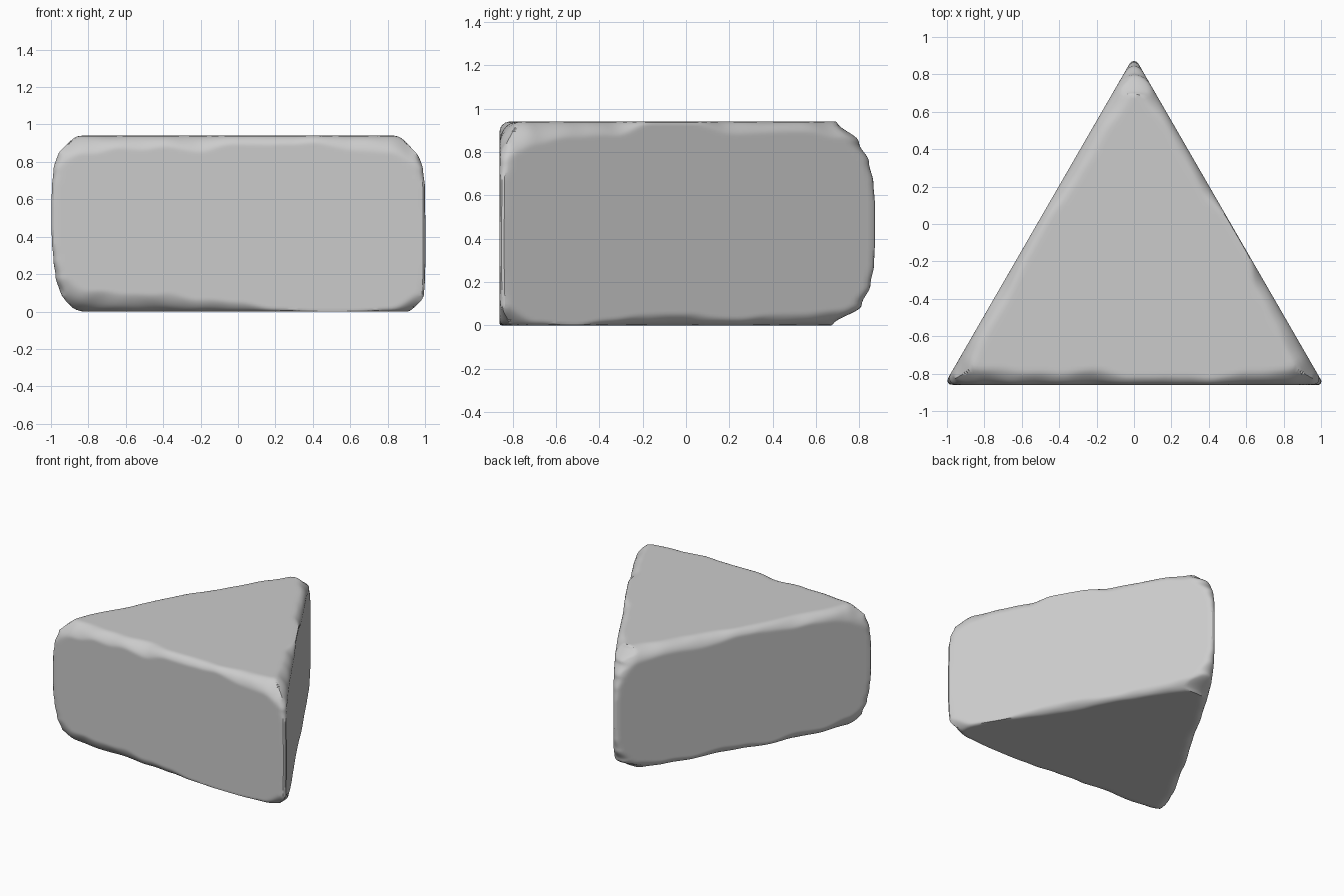
import bpy, bmesh
from mathutils import Vector, noise

if "Cube" in bpy.data.objects:
    bpy.data.objects.remove(bpy.data.objects["Cube"])

H, HALF, BASE = 0.94, 1.015, -0.86
corners = [Vector((-HALF, BASE, 0)), Vector((HALF, BASE, 0)), Vector((0, BASE + HALF * 3 ** 0.5, 0))]
centre = Vector((0, -0.28, 0.47))

# Wear width along each edge (front, right, left sides), sampled evenly
top_wear = [
    [.2, .1, .08, .07, .09, .05, .055, .045, .08, .1, .2],
    [.2, .1, .07, .07, .01, .01, .06, .06, .05, .08, .25],
    [.25, .1, .08, .08, .07, .05, .06, .07, .07, .1, .2]]
bottom_wear = [
    [.2, .13, .09, .1, .07, .05, .02, .005, .005, .02, .12],
    [.12, .02, .005, .04, .06, .06, .04, .05, .06, .08, .2],
    [.2, .08, .05, .04, .06, .05, .03, .06, .06, .1, .2]]
# Wear up the upright edges: front left, front right, back
upright_wear = [
    [.22, .13, .08, .055, .04, .035, .035, .04, .055, .1, .2],
    [.1, .04, .03, .025, .025, .025, .03, .03, .05, .1, .2],
    [.33, .13, .07, .045, .04, .04, .04, .05, .08, .15, .3]]


def sample(values, t):
    t = min(max(t, 0), 1) * (len(values) - 1)
    i = min(int(t), len(values) - 2)
    f = t - i
    f = f * f * (3 - 2 * f)
    return values[i] * (1 - f) + values[i + 1] * f


sides = []
for i in range(3):
    a, b = corners[i], corners[(i + 1) % 3]
    along = (b - a).normalized()
    sides.append((a, along, Vector((-along.y, along.x, 0)), (b - a).length))


def worn_away(d1, d2, r):
    if d1 >= r or d2 >= r:
        return False
    return max(1 - d1 / r, 0) ** 1.7 + max(1 - d2 / r, 0) ** 1.7 > 1


def outside(p):
    lump = 1 + 0.2 * noise.noise(p * 7)
    d = [(p - a).dot(n) for a, _, n, _ in sides]
    for i, (a, along, n, length) in enumerate(sides):
        if d[i] < 0.3:
            t = (p - a).dot(along) / length
            if worn_away(d[i], H - p.z, sample(top_wear[i], t) * lump):
                return True
            if worn_away(d[i], p.z, sample(bottom_wear[i], t) * lump):
                return True
        if worn_away(d[i], d[i - 1], sample(upright_wear[i], p.z / H)):
            return True
    return False


# Triangular prism with a fine grid on every face
bm = bmesh.new()
low = [bm.verts.new(c) for c in corners]
high = [bm.verts.new(c + Vector((0, 0, H))) for c in corners]
bm.faces.new(low[::-1])
bm.faces.new(high)
for i in range(3):
    j = (i + 1) % 3
    bm.faces.new((low[i], low[j], high[j], high[i]))
bmesh.ops.subdivide_edges(bm, edges=bm.edges[:], cuts=84, use_grid_fill=True)

# Pull worn edges and corners in towards the centre
for v in bm.verts:
    if outside(v.co):
        start, lo, hi = v.co.copy(), 0.0, 0.6
        for _ in range(14):
            mid = (lo + hi) / 2
            if outside(start.lerp(centre, mid)):
                lo = mid
            else:
                hi = mid
        v.co = start.lerp(centre, hi)
bmesh.ops.recalc_face_normals(bm, faces=bm.faces[:])

mesh = bpy.data.meshes.new("worn_stone_wedge")
bm.to_mesh(mesh)
bm.free()
stone = bpy.data.objects.new("worn_stone_wedge", mesh)
bpy.context.collection.objects.link(stone)
bpy.context.view_layer.objects.active = stone
stone.select_set(True)
bpy.ops.object.shade_smooth_by_angle(angle=0.5)
